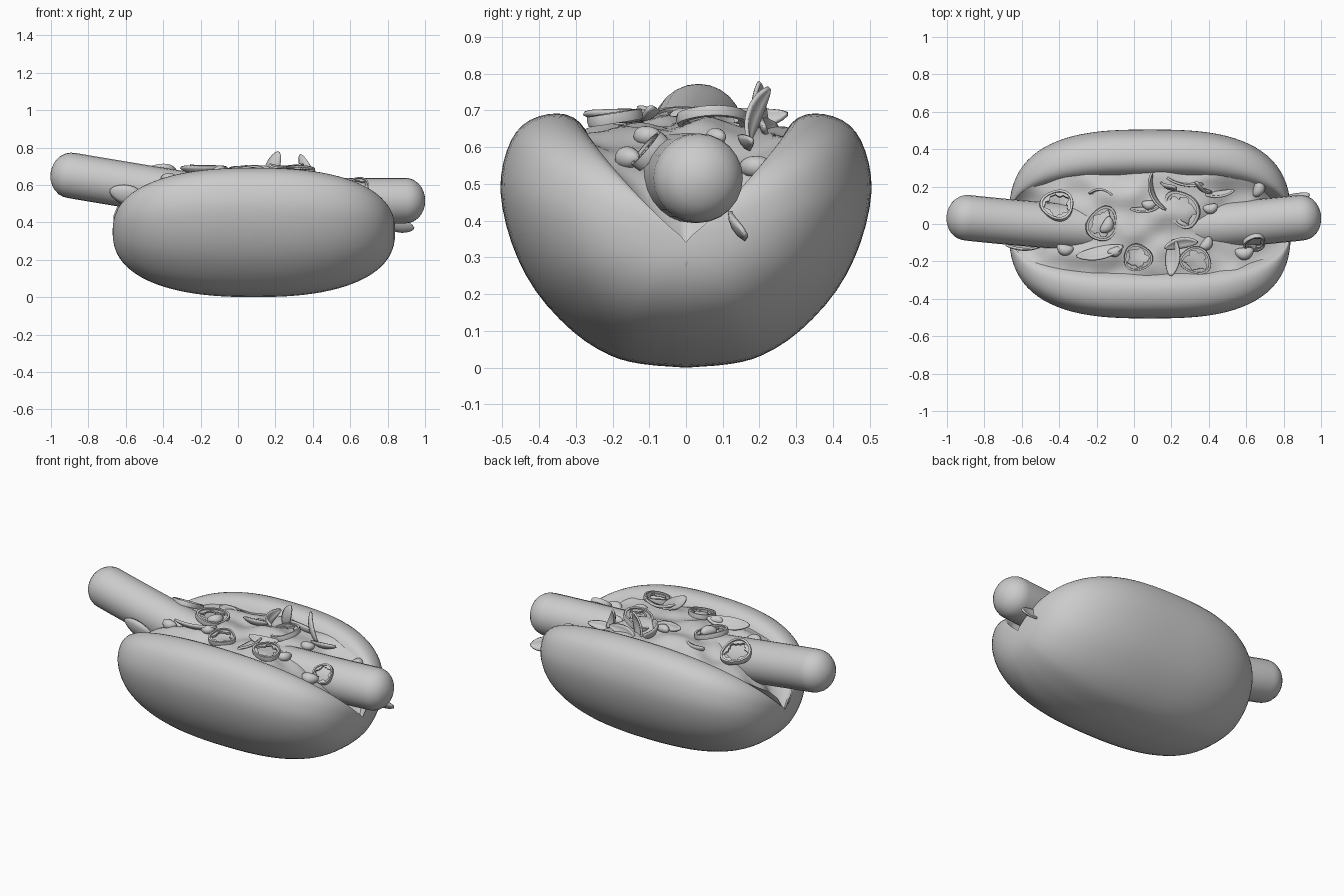
import bpy, bmesh, math
from mathutils import Vector, noise

if "Cube" in bpy.data.objects:
    bpy.data.objects.remove(bpy.data.objects["Cube"])

CX, HALF = 0.085, 0.755          # bun centre and half length


def finish(name, bm, loc=(0, 0, 0), rot=(0, 0, 0), angle=40, thick=0):
    bmesh.ops.recalc_face_normals(bm, faces=bm.faces)
    me = bpy.data.meshes.new(name)
    bm.to_mesh(me)
    bm.free()
    me.shade_smooth()
    me.set_sharp_from_angle(angle=math.radians(angle))
    ob = bpy.data.objects.new(name, me)
    bpy.context.collection.objects.link(ob)
    ob.location = loc
    ob.rotation_euler = [math.radians(a) for a in rot]
    if thick:
        m = ob.modifiers.new("thickness", 'SOLIDIFY')
        m.thickness = thick
        m.offset = 0
    return ob


def loft(rings, closed=True, caps=True, loop=False):
    bm = bmesh.new()
    vs = [[bm.verts.new(p) for p in r] for r in rings]
    n = len(vs[0])
    pairs = list(zip(vs, vs[1:])) + ([(vs[-1], vs[0])] if loop else [])
    for a, b in pairs:
        for j in range(n if closed else n - 1):
            k = (j + 1) % n
            bm.faces.new((a[j], a[k], b[k], b[j]))
    if caps:
        bm.faces.new(vs[0])
        bm.faces.new(vs[-1])
    return bm


def spline(pts, steps):
    p = [Vector(q) for q in pts]
    p = [2 * p[0] - p[1]] + p + [2 * p[-1] - p[-2]]
    out = []
    for i in range(1, len(p) - 2):
        a, b, c, d = p[i - 1:i + 3]
        for s in range(steps):
            t = s / steps
            out.append(0.5 * (2 * b + (c - a) * t + (2 * a - 5 * b + 4 * c - d) * t * t
                              + (3 * b - a - 3 * c + d) * t ** 3))
    return out + [p[-2]]


def swell(x, n=2.4):
    """Bun cross-section scale along its length."""
    t = min(1, abs(x - CX) / HALF)
    return max(0.0005, (1 - t ** n)) ** (1 / n)


# Bun: U-shaped section with a V groove, swelling along x
half = spline([(0, 0.0), (0.12, 0.01), (0.21, 0.035), (0.31, 0.1), (0.41, 0.21), (0.475, 0.34),
               (0.505, 0.48), (0.488, 0.59), (0.445, 0.66), (0.375, 0.69), (0.305, 0.68),
               (0.25, 0.61), (0.12, 0.38), (0, 0.13)], 3)
section = half + [Vector((-p.x, p.y)) for p in reversed(half[1:-1])]
rings = []
N = 44
for i in range(N + 1):
    c = math.cos(math.pi * i / N)
    x = CX - HALF * math.copysign(abs(c) ** (1 / 1.2), c)
    s, sy = swell(x), swell(x, 2.8)
    rings.append([(x, p.x * sy, 0.35 + (p.y - 0.35) * s) for p in section])
finish("bun", loft(rings), angle=50)

# Sausage: gently bent rod with rounded ends
def spine(x):
    d = x + 0.1
    return Vector((x, -0.03 + 0.075 * abs(x) ** 1.5, 0.515 + 0.085 * (math.sqrt(d * d + 0.02) - d)))

ends = [1, 0.998, 0.992, 0.98, 0.965, 0.94, 0.915, 0.89]
xs = [-e for e in ends] + [-0.8 + 0.1 * i for i in range(17)] + ends[::-1]
rings = []
for x in xs:
    t = (spine(x + 0.01) - spine(x - 0.01)).normalized()
    u = Vector((0, 0, 1)).cross(t).normalized()
    v = t.cross(u)
    e = max(0, (abs(x) - 0.89) / 0.11)
    r = 0.122 * max(0.005, 1 - e ** 2.2) ** 0.5
    rings.append([spine(x) + r * (u * math.cos(b) + v * math.sin(b))
                  for b in [2 * math.pi * k / 24 for k in range(24)]])
finish("sausage", loft(rings), angle=70)


# Filling: lumpy sauce lying in the groove, heaped over the middle
def height(x, y):
    s, sy = swell(x), swell(x, 2.8)
    g = 0.35 + s * (0.13 + 1.9 * abs(y) / sy - 0.35)
    k = max(0, min(1, (s - 0.35) / 0.4))
    h = g + (0.35 + 0.275 * s - g) * k + 0.012
    h += 0.035 * math.exp(-(x / 0.36) ** 4) * max(0, 1 - (y / 0.3) ** 2)
    h -= 0.05 * max(0, min(1, (x - 0.3) / 0.3)) * max(0, 1 - (y / 0.25) ** 2)
    return h + 0.03 * noise.noise(Vector((x * 7, y * 9, 2)))

rings = []
for i in range(71):
    x = CX - 0.75 + 1.5 * i / 70
    w = (0.285 + 0.03 * noise.noise(Vector((x * 8, 5, 1)))) * swell(x, 2.8)
    top = [(x, w * (j / 12 - 1), height(x, w * (j / 12 - 1))) for j in range(25)]
    rings.append(top + [(x, 0, 0.35 - 0.15 * swell(x))])
finish("filling", loft(rings), angle=60)


# Pepper rings: outer wall plus a ragged inner web
def pepper(i, loc, rot, r, sy=1.0):
    wall, web = [], []
    for k in range(28):
        a = 2 * math.pi * k / 28
        c, s = math.cos(a), math.sin(a) * sy
        R = r * (1 + 0.06 * math.sin(3 * a + i))
        wall.append([(q * R * c, q * R * s, z) for q, z in
                     ((1, -0.014), (1.03, 0), (1, 0.014), (0.86, 0.014), (0.86, -0.014))])
        n = 0.68 + 0.1 * math.sin(5 * a + i) + 0.06 * math.sin(11 * a)
        web.append([(q * R * c, q * R * s, z) for q, z in
                    ((0.88, -0.006), (0.88, 0.006), (n, 0.006), (n, -0.006))])
    finish(f"pepper_ring_{i}", loft(wall, caps=False, loop=True), loc, rot)
    finish(f"pepper_web_{i}", loft(web, caps=False, loop=True), loc, rot)

for i, (loc, rot, r, sy) in enumerate([
        ((-0.41, 0.10, 0.66), (-25, 10, 20), 0.088, 1),
        ((-0.17, 0.0, 0.68), (10, 5, 60), 0.095, 0.85),
        ((0.02, -0.18, 0.675), (10, 0, 0), 0.076, 0.95),
        ((0.33, -0.195, 0.68), (8, 4, -20), 0.085, 0.85),
        ((0.26, 0.08, 0.675), (14, -8, -50), 0.11, 0.75),
        ((0.645, -0.10, 0.59), (50, 0, 10), 0.058, 1)]):
    pepper(i, loc, rot, r, sy)


# Onion slivers: tapered curved strips, upright before rotation
def sliver(i, loc, rot, length, width, sweep):
    sw = math.radians(sweep)
    R = length / sw
    rows = []
    for k in range(13):
        t = k / 12
        a = (t - 0.5) * sw
        w = width * (0.12 + 0.88 * math.sin(math.pi * t) ** 0.7)
        rows.append([(R * math.sin(a), R * (1 - math.cos(a)) + 0.6 * w * v * v, w * v)
                     for v in (-0.5, -0.25, 0, 0.25, 0.5)])
    finish(f"onion_sliver_{i}", loft(rows, closed=False, caps=False), loc, rot, thick=0.011)

for i, args in enumerate([
        ((-0.18, -0.16, 0.67), (55, 0, 12), 0.26, 0.08, 50),
        ((0.09, 0.16, 0.675), (20, 0, -70), 0.24, 0.06, 100),
        ((0.06, 0.07, 0.68), (30, 0, 5), 0.16, 0.05, 60),
        ((0.21, -0.18, 0.675), (70, 0, 85), 0.2, 0.08, 40),
        ((0.25, -0.10, 0.68), (65, 0, 190), 0.19, 0.06, 80),
        ((0.18, 0.19, 0.69), (0, -70, -25), 0.19, 0.08, 60),
        ((0.36, 0.18, 0.69), (0, 55, -35), 0.18, 0.06, 60),
        ((0.27, 0.21, 0.65), (20, 0, -10), 0.2, 0.06, 50),
        ((0.46, 0.155, 0.61), (35, 0, 8), 0.16, 0.05, 50),
        ((-0.17, 0.18, 0.65), (25, 0, 170), 0.15, 0.05, 100),
        ((-0.59, -0.135, 0.54), (15, 15, 0), 0.2, 0.11, 50),
        ((0.86, 0.13, 0.38), (30, 15, 10), 0.17, 0.08, 50)]):
    sliver(i, *args)


# Beans scattered on the filling
for i, (x, y, r, rz) in enumerate([
        (-0.14, -0.01, 0.042, 60), (-0.37, -0.14, 0.04, -10), (-0.1, -0.15, 0.035, 20),
        (0.39, -0.11, 0.038, 50), (0.59, -0.16, 0.045, 5), (0.67, 0.19, 0.042, 80),
        (0.41, 0.08, 0.036, 10), (0.08, 0.1, 0.034, 0)]):
    bm = bmesh.new()
    bmesh.ops.create_uvsphere(bm, u_segments=16, v_segments=10, radius=r)
    bmesh.ops.scale(bm, vec=(1.15, 0.75, 0.7), verts=bm.verts)
    for v in bm.verts:
        v.co.y += 6 * v.co.x ** 2
    finish(f"bean_{i}", bm, (x, y, height(x, y) + 0.012), (0, 0, rz))
